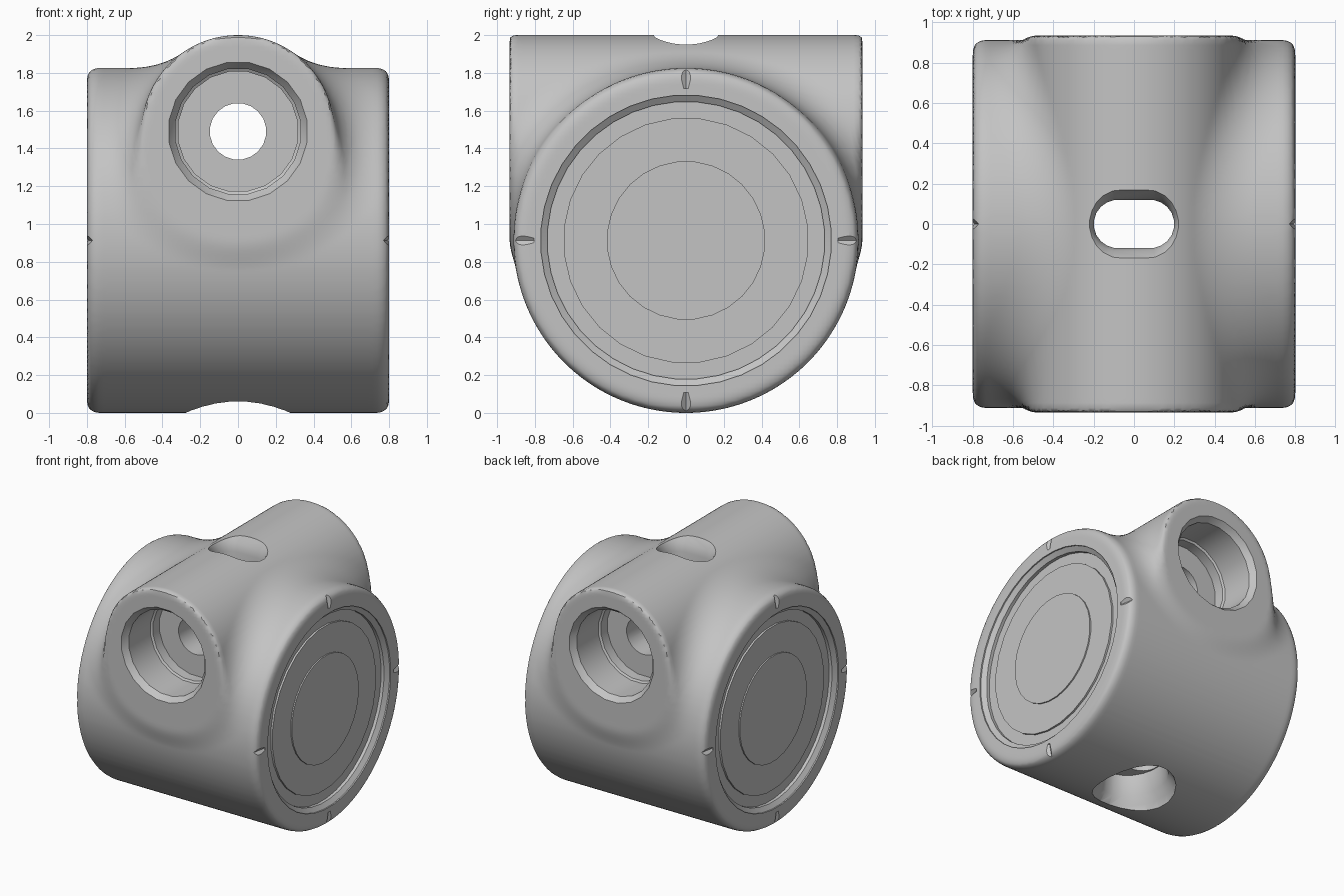
import bpy, bmesh, math
from mathutils import Vector, Matrix

cube = bpy.data.objects.get("Cube")
if cube:
    bpy.data.objects.remove(cube, do_unlink=True)

grey = bpy.data.materials.new("plain grey")
grey.use_nodes = True
colour = (0.55, 0.55, 0.55, 1)
grey.diffuse_color = colour
grey.node_tree.nodes["Principled BSDF"].inputs["Base Color"].default_value = colour

BODY_R, BODY_Z, BODY_X = 0.913, 0.913, 0.8
TUBE_R, TUBE_Z, TUBE_Y = 0.51, 1.49, 0.934
TO_X = Matrix.Rotation(math.pi / 2, 4, 'Y')
TO_Y = Matrix.Rotation(-math.pi / 2, 4, 'X')


def lathe(name, profile, segs, matrix=Matrix(), stretch=0):
    """Closed solid turned around z from (radius, height) pairs, widened in x, then placed."""
    bm = bmesh.new()
    angles = [2 * math.pi * (i + 0.5) / segs for i in range(segs)]
    rings = []
    for r, h in profile:
        rings.append([bm.verts.new((r * math.cos(a) + math.copysign(stretch, math.cos(a)),
                                    r * math.sin(a), h)) for a in angles])
    for low, high in zip(rings, rings[1:]):
        for i in range(segs):
            j = (i + 1) % segs
            bm.faces.new((low[i], low[j], high[j], high[i]))
    bm.faces.new(rings[0][::-1])
    bm.faces.new(rings[-1])
    bmesh.ops.transform(bm, matrix=matrix, verts=bm.verts)
    bmesh.ops.recalc_face_normals(bm, faces=bm.faces)
    mesh = bpy.data.meshes.new(name)
    bm.to_mesh(mesh)
    bm.free()
    obj = bpy.data.objects.new(name, mesh)
    bpy.context.collection.objects.link(obj)
    return obj


def apply(obj, kind, **settings):
    mod = obj.modifiers.new(kind.lower(), kind)
    for key, value in settings.items():
        setattr(mod, key, value)
    bpy.context.view_layer.objects.active = obj
    bpy.ops.object.modifier_apply(modifier=mod.name)


def combine(obj, other, operation):
    apply(obj, 'BOOLEAN', operation=operation, object=other, solver='MANIFOLD')
    bpy.data.objects.remove(other, do_unlink=True)


# Rounded drum blended into a cross tube, as a distance function
def smooth_min(a, b, k):
    h = max(k - abs(a - b), 0) / k
    return min(a, b) - h * h * k / 4


def distance(p):
    drum_r = math.hypot(p.y, p.z - BODY_Z)
    tube_r = math.hypot(p.x, p.z - TUBE_Z)
    drum = -smooth_min(BODY_R - drum_r, BODY_X - abs(p.x), 0.07)
    # The fillet is wider where the two surfaces meet more steeply
    facing = (p.z - BODY_Z) * (p.z - TUBE_Z) / max(drum_r * tube_r, 0.01)
    joined = smooth_min(drum, tube_r - TUBE_R, 0.04 + 0.23 * (1 - facing))
    return -smooth_min(-joined, TUBE_Y - abs(p.y), 0.03)


# Housing: drum and tube joined, remeshed evenly and settled on the blend
housing = lathe("housing", [(BODY_R, -BODY_X), (BODY_R, BODY_X)], 96,
                Matrix.Translation((0, 0, BODY_Z)) @ TO_X)
combine(housing, lathe("tube", [(TUBE_R, -TUBE_Y), (TUBE_R, TUBE_Y)], 64,
                       Matrix.Translation((0, 0, TUBE_Z)) @ TO_Y), 'UNION')
apply(housing, 'REMESH', mode='VOXEL', voxel_size=0.025)
E = 0.001
steps = [Vector((E, 0, 0)), Vector((0, E, 0)), Vector((0, 0, E))]
for v in housing.data.vertices:
    for _ in range(5):
        d = distance(v.co)
        if abs(d) < 0.0003:
            break
        grad = Vector([(distance(v.co + s) - d) / E for s in steps])
        if grad.length > 0.1:
            v.co -= grad * d / grad.length_squared

# Stepped bore through the tube, with chamfered mouths
half = [(0.39, 0.97), (0.37, 0.934), (0.335, 0.89), (0.335, 0.62), (0.32, 0.61), (0.32, 0.53), (0.15, 0.53)]
bore = half + [(r, -h) for r, h in reversed(half)]
combine(housing, lathe("bore", bore, 20, Matrix.Translation((0, 0, TUBE_Z)) @ TO_Y),
        'DIFFERENCE')

# Slotted upright hole, flared at the top
slot = [(0.12, -0.1), (0.12, 1.88), (0.135, 1.94), (0.17, 1.995), (0.2, 2.1)]
combine(housing, lathe("slot", slot, 20, stretch=0.08), 'DIFFERENCE')

# Flared pocket under the drum
pocket = [(0.38, -0.1), (0.35, 0), (0.33, 0.06), (0.28, 0.12), (0.26, 0.28)]
combine(housing, lathe("pocket", pocket, 20, Matrix.Diagonal((0.8, 1, 1, 1))), 'DIFFERENCE')

# Both ends: dished face, raised cap steps and four wedge nicks
for side, label in ((1, "left"), (-1, "right")):
    turn = Matrix.Translation((0, 0, BODY_Z)) @ Matrix.Rotation(side * math.pi / 2, 4, 'Y')
    combine(housing, lathe("dish", [(0.735, 0.74), (0.735, 0.765), (0.77, 0.79), (0.77, 0.9)], 40, turn),
            'DIFFERENCE')
    cap = lathe(label + "_cap", [(0.65, 0.73), (0.65, 0.755), (0.42, 0.755), (0.42, 0.765)], 28, turn)
    cap.data.materials.append(grey)
    for i in range(4):
        place = turn @ Matrix.Rotation(i * math.pi / 2, 4, 'Z') @ Matrix.Translation((0.865, 0, 0.8)) \
            @ Matrix.Rotation(math.pi / 2, 4, 'Y') @ Matrix.Diagonal((0.8, 1, 1, 1))
        nick = lathe("nick", [(0.012, -0.06), (0.045, 0.07)], 4, place @ Matrix.Rotation(math.pi / 4, 4, 'Z'))
        combine(housing, nick, 'DIFFERENCE')

housing.data.materials.clear()
housing.data.materials.append(grey)
for obj in [o for o in bpy.context.collection.objects if o.type == 'MESH']:
    bpy.ops.object.select_all(action='DESELECT')
    obj.select_set(True)
    bpy.context.view_layer.objects.active = obj
    bpy.ops.object.shade_smooth_by_angle(angle=math.radians(35))
